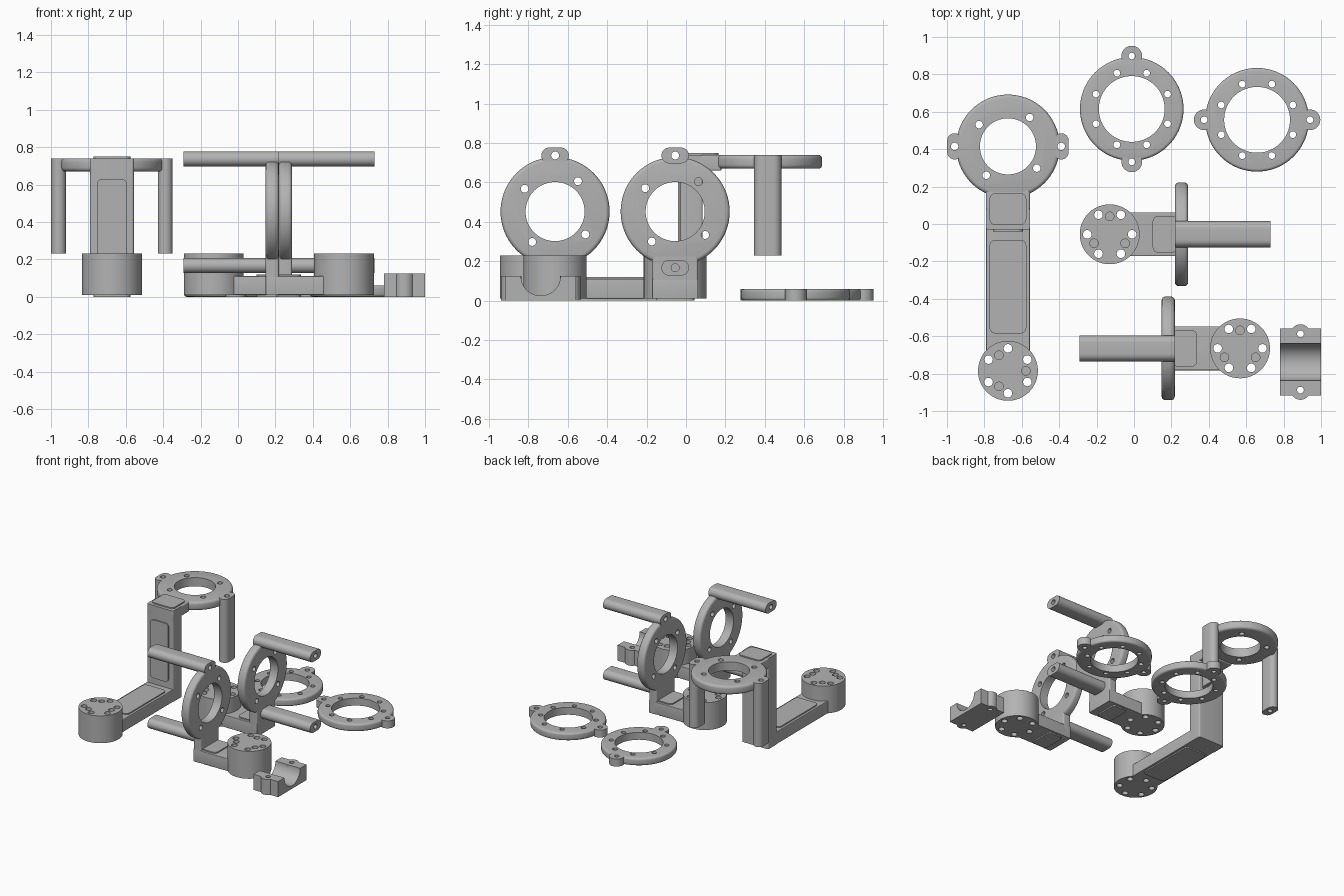
import bpy, bmesh
from math import cos, sin, pi, radians, sqrt
from mathutils import Matrix, Vector

if "Cube" in bpy.data.objects:
    bpy.data.objects.remove(bpy.data.objects["Cube"])

grey = bpy.data.materials.new("plain_grey")
grey.use_nodes = True
grey.diffuse_color = (0.45, 0.45, 0.45, 1)
grey.node_tree.nodes["Principled BSDF"].inputs["Base Color"].default_value = (0.45, 0.45, 0.45, 1)


def arc(cx, cy, r, a0, a1, n=16):
    """Points on an arc, angles in degrees."""
    return [(cx + r * cos(radians(a0 + (a1 - a0) * i / n)),
             cy + r * sin(radians(a0 + (a1 - a0) * i / n))) for i in range(n + 1)]


def circle(cx, cy, r, n=48):
    return arc(cx, cy, r, 0, 360, n)[:-1]


def ring_points(r, count, start):
    return [(r * cos(radians(start) + 2 * pi * i / count),
             r * sin(radians(start) + 2 * pi * i / count)) for i in range(count)]


def rounded_rect(x0, y0, x1, y1, r):
    return (arc(x1 - r, y1 - r, r, 0, 90, 6) + arc(x0 + r, y1 - r, r, 90, 180, 6)
            + arc(x0 + r, y0 + r, r, 180, 270, 6) + arc(x1 - r, y0 + r, r, 270, 360, 6))


def prism(name, outlines, z0, z1, bevel=0):
    """Extrude each closed outline from z0 to z1, all in one object."""
    bm = bmesh.new()
    for pts in outlines:
        face = bm.faces.new([bm.verts.new((x, y, z0)) for x, y in pts])
        top = bmesh.ops.extrude_face_region(bm, geom=[face])["geom"]
        bmesh.ops.translate(bm, vec=(0, 0, z1 - z0),
                            verts=[g for g in top if isinstance(g, bmesh.types.BMVert)])
    bmesh.ops.recalc_face_normals(bm, faces=bm.faces)
    mesh = bpy.data.meshes.new(name)
    bm.to_mesh(mesh)
    bm.free()
    mesh.materials.append(grey)
    obj = bpy.data.objects.new(name, mesh)
    bpy.context.collection.objects.link(obj)
    if bevel:
        mod = obj.modifiers.new("round", "BEVEL")
        mod.width, mod.segments, mod.angle_limit = bevel, 4, radians(40)
        apply_modifier(obj, mod)
    return obj


def select(obj):
    bpy.ops.object.select_all(action="DESELECT")
    obj.select_set(True)
    bpy.context.view_layer.objects.active = obj


def apply_modifier(obj, mod):
    select(obj)
    bpy.ops.object.modifier_apply(modifier=mod.name)


def cut(obj, outlines, z0=-2, z1=2):
    """Subtract extruded outlines from an object."""
    cutter = prism("cutter", outlines, z0, z1)
    mod = obj.modifiers.new("cut", "BOOLEAN")
    mod.operation, mod.solver, mod.object = "DIFFERENCE", "EXACT", cutter
    apply_modifier(obj, mod)
    bpy.data.objects.remove(cutter)


def finish(parts, matrix=Matrix()):
    for obj in parts:
        obj.data.transform(matrix)
        select(obj)
        bpy.ops.object.shade_smooth_by_angle(angle=radians(30))


def frame(origin, x, y, z):
    m = Matrix((x, y, z)).transposed().to_4x4()
    m.translation = Vector(origin)
    return m


X, Y, Z = Vector((1, 0, 0)), Vector((0, 1, 0)), Vector((0, 0, 1))
LUG = 0.285       # distance of lugs from ring centre
HOLE = 0.02
HALF = 0.117      # half width of arms


# Holder ring with two hanging fingers
def holder(name, matrix, hole_angle):
    ring = prism(name + "_ring", [circle(0, 0, 0.277, 72)], 0, 0.07, 0.02)
    holes = [circle(x, y, HOLE, 20) for x, y in ring_points(0.193, 4, hole_angle)]
    bores = [circle(s * LUG, 0, HOLE, 20) for s in (-1, 1)]
    cut(ring, [circle(0, 0, 0.15, 64)] + holes + bores)
    parts = [ring]
    for s, side in ((-1, "first"), (1, "second")):
        c = s * LUG
        outline = arc(c, 0.03, 0.04, 0, 180) + arc(c, -0.03, 0.04, 180, 360)
        finger = prism(f"{name}_{side}_finger", [outline], -0.44, 0.07)
        cut(finger, [circle(c, 0, HOLE, 20)])
        parts.append(finger)
    finish(parts, matrix)


# Drum, beam and raised pads, with the beam running along local +x
def base(name, origin, direction, length, pad, blind_angle, hole_angle):
    side = Z.cross(direction)
    matrix = frame(origin, direction, side, Z)
    through = [circle(x, y, 0.023, 20) for x, y in ring_points(0.12, 6, hole_angle)]
    blind = [circle(x, y, 0.023, 20) for x, y in ring_points(0.096, 3, blind_angle)]
    drum = prism(name + "_drum", [circle(0, 0, 0.16, 72)], 0.01, 0.23)
    cut(drum, through)
    cut(drum, blind, 0.17, 0.3)
    beam = prism(name + "_beam", [rounded_rect(0.01, -HALF, length, HALF, 0.005)], 0.01, 0.11, 0.008)
    cut(beam, through)
    pads = [prism(name + "_" + n, [rounded_rect(pad[0], -0.098, pad[1], 0.098, 0.03)], z, z + 0.012)
            for n, z in (("lower_pad", 0), ("upper_pad", 0.107))]
    finish([drum, beam] + pads, matrix)


# Two short arms with upright rings
for name, origin, d, blind, hole in (("rear_arm", (-0.13, -0.055, 0), 1, 90, 38),
                                     ("front_arm", (0.567, -0.665, 0), -1, -90, 53)):
    length = 0.419
    base(name, origin, X * d, length, (0.23, 0.36), blind, 0)
    post = prism(name + "_post", [rounded_rect(length - 0.07, -HALF, length, HALF, 0.012)], 0.01, 0.225)
    cut(post, [circle(0, 0, 0.1)], 0.3, 0.4)
    finish([post], frame(origin, X * d, Y * d, Z))
    outer = Vector(origin) + X * d * length + Z * 0.452
    holder(name, frame(outer, Z, Y * d, -X * d), hole)

# Tall arm with a level ring
base("tall_arm", (-0.674, -0.785, 0), Y, 0.86, (0.2, 0.70), 270, 0)
cx = -0.674
post = prism("tall_arm_post", [rounded_rect(cx - HALF, -0.03, cx + HALF, 0.085, 0.012)], 0.01, 0.74)
neck = prism("tall_arm_neck", [rounded_rect(cx - HALF, -0.03, cx + HALF, 0.18, 0.01)], 0.66, 0.74, 0.008)
neck_pad = prism("tall_arm_neck_pad", [rounded_rect(cx - 0.098, -0.005, cx + 0.098, 0.165, 0.03)], 0.73, 0.75)
finish([post, neck, neck_pad])
front_pad = prism("tall_arm_front_pad", [rounded_rect(-0.08, 0.16, 0.08, 0.63, 0.03)], 0, 0.015)
finish([front_pad], frame((cx, -0.025, 0), X, Z, -Y))
holder("tall_arm", frame((cx, 0.415, 0.67), X, Y, Z), 53)

# Two loose flat rings with lugs
for name, x, y, turn in (("rear_flat_ring", -0.012, 0.615, 90), ("left_flat_ring", 0.658, 0.557, 0)):
    ring = prism(name, [circle(0, 0, 0.277, 72)], 0, 0.06, 0.015)
    holes = [circle(px, py, 0.018, 20) for px, py in ring_points(0.207, 8, 22.5)]
    bores = [circle(s * 0.283, 0, 0.018, 20) for s in (-1, 1)]
    cut(ring, [circle(0, 0, 0.176, 64)] + holes + bores)
    parts = [ring]
    for s, side in ((-1, "first"), (1, "second")):
        lug = prism(f"{name}_{side}_lug", [circle(s * 0.283, 0, 0.055)], 0, 0.06)
        cut(lug, [circle(s * 0.283, 0, 0.018, 20)])
        parts.append(lug)
    finish(parts, Matrix.Translation((x, y, 0)) @ Matrix.Rotation(radians(turn), 4, "Z"))

# Clamp with a round trough
trough = arc(0, 0.125, 0.1, 180, 360, 32)
profile = [(-0.18, 0), (0.18, 0), (0.18, 0.125)] + trough[::-1] + [(-0.18, 0.125)]
clamp = prism("clamp", [profile], -0.11, 0.11)
clamp.data.transform(frame((0.89, -0.738, 0), Y, Z, X))
ends = (-0.738 - 0.15, -0.738 + 0.15)
cut(clamp, [circle(0.89, y, 0.018, 20) for y in ends])
finish([clamp])
for y, side in zip(ends, ("front", "back")):
    ear = prism(f"clamp_{side}_ear", [circle(0.89, y, 0.052)], 0, 0.125)
    cut(ear, [circle(0.89, y, 0.018, 20)])
    finish([ear])
